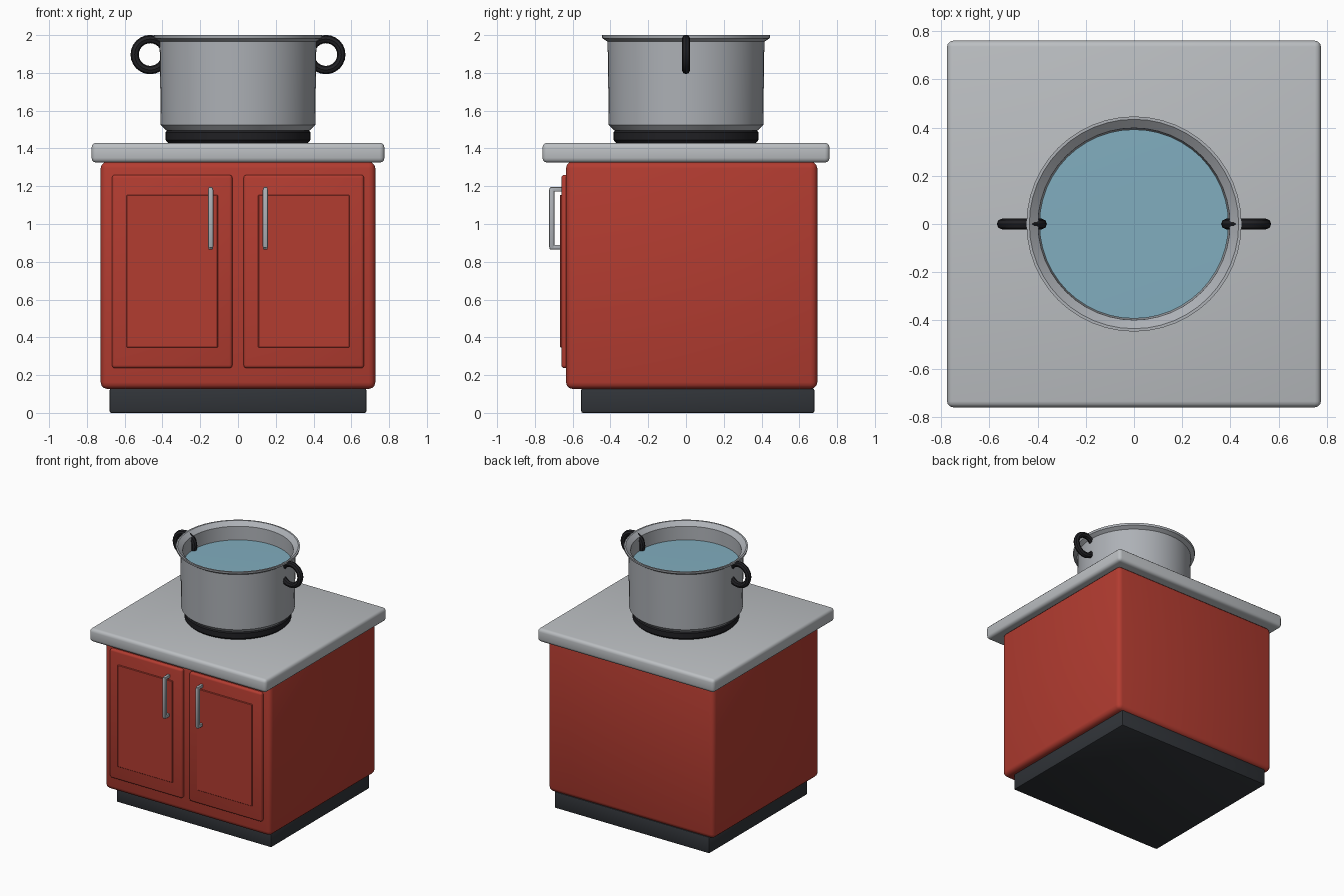
import bpy, math

if "Cube" in bpy.data.objects:
    bpy.data.objects.remove(bpy.data.objects["Cube"])

def material(name, rgb):
    m = bpy.data.materials.new(name)
    m.diffuse_color = (*rgb, 1)
    m.use_nodes = True
    m.node_tree.nodes["Principled BSDF"].inputs["Base Color"].default_value = m.diffuse_color
    return m

RED = material("red_paint", (0.45, 0.045, 0.03))
DARK = material("dark_plinth", (0.03, 0.034, 0.04))
BLACK = material("black_plastic", (0.015, 0.015, 0.018))
WATER = material("water_blue", (0.22, 0.42, 0.52))
STEEL = material("steel", (0.42, 0.44, 0.47))
STONE = material("stone", (0.5, 0.52, 0.54))

def finish(ob, name, mat):
    ob.name = name
    if mat:
        ob.data.materials.append(mat)
    bpy.ops.object.select_all(action='DESELECT')
    ob.select_set(True)
    bpy.context.view_layer.objects.active = ob
    bpy.ops.object.shade_smooth_by_angle(angle=math.radians(35))
    return ob

def box(name, x, y, z, mat=None, bevel=0.0, seg=3):
    """Bevelled box from (min, max) ranges."""
    bpy.ops.mesh.primitive_cube_add(size=1, location=[sum(r) / 2 for r in (x, y, z)])
    ob = bpy.context.object
    ob.scale = [r[1] - r[0] for r in (x, y, z)]
    bpy.ops.object.transform_apply(location=False, rotation=False, scale=True)
    if bevel:
        b = ob.modifiers.new("bevel", 'BEVEL')
        b.width, b.segments = bevel, seg
        bpy.ops.object.modifier_apply(modifier=b.name)
    return finish(ob, name, mat)

def lathe(name, profile, mat=None, n=48):
    """Revolve (radius, z) points about z; radius 0 makes a pole."""
    verts, rings, faces = [], [], []
    for r, z in profile:
        k = 1 if r == 0 else n
        rings.append([len(verts) + i for i in range(k)])
        verts += [(r * math.cos(math.tau * i / n), r * math.sin(math.tau * i / n), z)
                  for i in range(k)]
    for a, b in zip(rings, rings[1:]):
        for i in range(n):
            j = (i + 1) % n
            f = [a[i % len(a)], a[j % len(a)], b[j % len(b)], b[i % len(b)]]
            faces.append(list(dict.fromkeys(f)))
    me = bpy.data.meshes.new(name)
    me.from_pydata(verts, [], faces)
    ob = bpy.data.objects.new(name, me)
    bpy.context.collection.objects.link(ob)
    return finish(ob, name, mat)

# Cabinet
box("plinth", (-0.68, 0.68), (-0.555, 0.68), (0, 0.13), DARK, 0.01, 2)
box("cabinet_body", (-0.727, 0.727), (-0.635, 0.695), (0.127, 1.33), RED, 0.035)
box("countertop", (-0.775, 0.775), (-0.76, 0.76), (1.325, 1.43), STONE, 0.025)

# Doors, raised panels and pulls
for side, s in (("left", -1), ("right", 1)):
    def span(a, b):
        return tuple(sorted((s * a, s * b)))
    box(side + "_door", span(0.03, 0.667), (-0.66, -0.61), (0.237, 1.26), RED, 0.016)
    box(side + "_door_panel", span(0.107, 0.59), (-0.668, -0.64), (0.347, 1.153), RED, 0.003, 1)
    box(side + "_pull_bar", span(0.131, 0.159), (-0.725, -0.697), (0.872, 1.188), STEEL, 0.008, 2)
    for end, z in (("upper", 1.183), ("lower", 0.877)):
        box(f"{side}_pull_{end}_post", span(0.133, 0.157), (-0.722, -0.655),
            (z - 0.012, z + 0.012), STEEL, 0.005, 2)

# Pot
lathe("pot_base", [(0, 1.43), (0.37, 1.43), (0.384, 1.445), (0.384, 1.485),
                   (0.37, 1.5), (0, 1.5)], BLACK)
lathe("pot_wall", [(0, 1.495), (0.38, 1.495), (0.409, 1.525), (0.415, 1.965),
                   (0.443, 1.983), (0.446, 2.0), (0.434, 2.0), (0.398, 1.97),
                   (0.389, 1.53), (0, 1.53)], STEEL)
lathe("water", [(0.392, 1.865), (0, 1.87)], WATER)

# Ring handles
for side, s in (("left", -1), ("right", 1)):
    bpy.ops.mesh.primitive_torus_add(major_radius=0.082, minor_radius=0.022,
                                     major_segments=24, minor_segments=8,
                                     location=(s * 0.465, 0, 1.897),
                                     rotation=(math.pi / 2, 0, 0))
    finish(bpy.context.object, side + "_pot_handle", BLACK)
